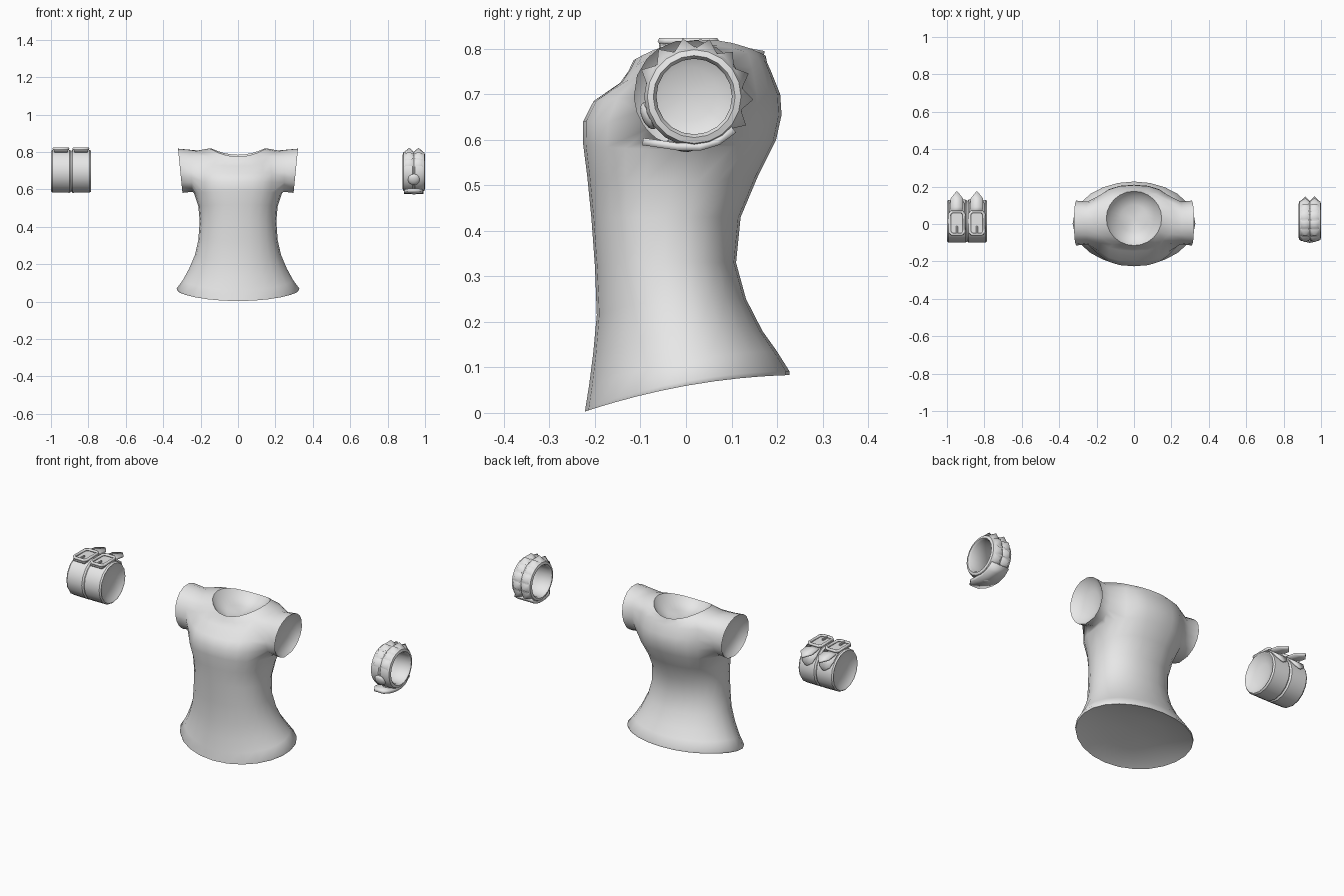
import bpy, bmesh, math
from mathutils import Matrix, Vector

if "Cube" in bpy.data.objects:
    bpy.data.objects.remove(bpy.data.objects["Cube"])

grey = bpy.data.materials.new("plain_grey")
grey.diffuse_color = (0.8, 0.8, 0.8, 1)
grey.use_nodes = True
grey.node_tree.nodes["Principled BSDF"].inputs["Base Color"].default_value = grey.diffuse_color


def finish(name, bm, smooth=35, recalc=True):
    if recalc:
        bmesh.ops.recalc_face_normals(bm, faces=bm.faces)
    me = bpy.data.meshes.new(name)
    bm.to_mesh(me)
    bm.free()
    ob = bpy.data.objects.new(name, me)
    bpy.context.collection.objects.link(ob)
    me.materials.append(grey)
    if smooth:
        bpy.ops.object.select_all(action='DESELECT')
        ob.select_set(True)
        bpy.context.view_layer.objects.active = ob
        bpy.ops.object.shade_smooth_by_angle(angle=math.radians(smooth))
    return ob


def dished_cap(bm, points, inward):
    """Concave lining closing a loop that runs counter-clockwise seen from outside."""
    mid = sum(points, Vector()) / len(points)
    inward = Vector(inward)
    prev = [bm.verts.new(p) for p in points]
    n = len(prev)
    for scale, depth in ((.85, .45), (.5, .85)):
        ring = [bm.verts.new(mid + (p - mid) * scale + inward * depth) for p in points]
        for k in range(n):
            m = (k + 1) % n
            bm.faces.new((prev[k], prev[m], ring[m], ring[k]))
        prev = ring
    tip = bm.verts.new(mid + inward)
    for k in range(n):
        bm.faces.new((prev[k], prev[(k + 1) % n], tip))


def revolve(name, profile, cy, cz, n, smooth=35):
    """Closed (x, radius) profile spun about an axis along x."""
    bm = bmesh.new()
    rings = [[bm.verts.new((x, cy + r * math.cos(2 * math.pi * k / n),
                            cz + r * math.sin(2 * math.pi * k / n)))
              for k in range(n)] for x, r in profile]
    for i in range(len(rings)):
        a, b = rings[i], rings[(i + 1) % len(rings)]
        for k in range(n):
            m = (k + 1) % n
            bm.faces.new((a[k], a[m], b[m], b[k]))
    return finish(name, bm, smooth)


def radial(x, angle, r, cy, cz):
    """Frame on a ring: local z points outward, local x along the ring axis."""
    c, s = math.cos(angle), math.sin(angle)
    return Matrix(((1, 0, 0, x), (0, s, c, cy + r * c),
                   (0, -c, s, cz + r * s), (0, 0, 0, 1)))


def box(name, center, size):
    bm = bmesh.new()
    bmesh.ops.create_cube(bm, size=1, matrix=Matrix.LocRotScale(
        Vector(center), None, Vector(size)))
    bmesh.ops.bevel(bm, geom=bm.edges[:], offset=min(size) * 0.25,
                    segments=1, affect='EDGES')
    return finish(name, bm)


def strip(name, rows, x, thick):
    """Strap made of (y, z, half width) rows, given a thickness."""
    bm = bmesh.new()
    prs = [[bm.verts.new((x - w, y, z)), bm.verts.new((x + w, y, z))]
           for y, z, w in rows]
    for a, b in zip(prs, prs[1:]):
        bm.faces.new((a[0], a[1], b[1], b[0]))
    ob = finish(name, bm)
    mod = ob.modifiers.new("thickness", 'SOLIDIFY')
    mod.thickness = thick
    mod.offset = 0
    return ob


# Shirt: rings from hem to neck (z front, z back, z side, half width,
# y front, y back, squareness)
N = 24
RINGS = [
    (.003, .083, .060, .324, -.222, .227, 2.0),
    (.010, .092, .070, .328, -.221, .227, 2.0),
    (.060, .135, .115, .295, -.213, .200, 2.0),
    (.130, .180, .175, .262, -.204, .168, 2.0),
    (.215, .250, .250, .230, -.196, .132, 2.1),
    (.320, .330, .330, .212, -.200, .110, 2.2),
    (.430, .430, .430, .205, -.208, .120, 2.2),
    (.520, .520, .510, .212, -.217, .158, 2.3),
    (.590, .600, .580, .235, -.226, .198, 2.4),
    (.640, .655, .640, .240, -.226, .210, 2.4),
    (.685, .700, .700, .240, -.203, .207, 2.4),
    (.725, .750, .760, .235, -.145, .187, 2.4),
    (.750, .770, .808, .215, -.127, .178, 2.2),
    (.775, .785, .820, .148, -.115, .175, 2.0),
]
bm = bmesh.new()
lining = bmesh.new()
grid = []
for zf, zb, zs, a, yf, yb, p in RINGS:
    ring = []
    for k in range(N):
        t = 2 * math.pi * k / N
        c, s = math.cos(t), math.sin(t)
        cx = math.copysign(abs(c) ** (2 / p), c)
        sy = math.copysign(abs(s) ** (2 / p), s)
        z = zs + (zb - zf) / 2 * s + ((zb + zf) / 2 - zs) * s * s
        ring.append(bm.verts.new((a * cx, (yf + yb) / 2 + (yb - yf) / 2 * sy, z)))
    grid.append(ring)

LOW, HIGH, HALF = 8, 12, 3      # armhole rows and half its columns


def in_armhole(i, k):
    return LOW <= i < HIGH and any((k - c + HALF) % N < 2 * HALF
                                   for c in (0, N // 2))


for i in range(len(grid) - 1):
    for k in range(N):
        if not in_armhole(i, k):
            m = (k + 1) % N
            bm.faces.new((grid[i][k], grid[i][m], grid[i + 1][m], grid[i + 1][k]))

# Short sleeves drawn out of the armholes to a round, closed end
for c, side in ((0, 1), (N // 2, -1)):
    path = [(LOW, j) for j in range(-HALF, HALF)]
    path += [(i, HALF) for i in range(LOW, HIGH)]
    path += [(HIGH, j) for j in range(HALF, -HALF, -1)]
    path += [(i, -HALF) for i in range(HIGH, LOW, -1)]
    prev = [grid[i][(c + j) % N] for i, j in path]
    angles = [math.atan2(v.co.z - .70, v.co.y - .005) for v in prev]
    for x0, tilt, r in ((.25, .05, .114), (.309, .10, .12)):
        loop = []
        for t in angles:
            z = .70 + r * math.sin(t)
            loop.append(bm.verts.new((side * (x0 + tilt * (z - .70)),
                                      .005 + r * math.cos(t), z)))
        for k in range(len(loop)):
            m = (k + 1) % len(loop)
            bm.faces.new((prev[k], prev[m], loop[m], loop[k]))
        prev = loop
    dished_cap(lining, [v.co.copy() for v in prev], (-side * .04, 0, 0))

# Linings closing the neck and the hem
dished_cap(lining, [v.co.copy() for v in grid[-1]], (0, 0, -.07))
dished_cap(lining, [v.co.copy() for v in reversed(grid[0])], (0, 0, .03))
finish("shirt", bm, 80, recalc=False)
finish("shirt_lining", lining, 80, recalc=False)

# Wide wrist cuff made of two joined bands, with dished ends
CY, CZ = .015, .697
revolve("wide_cuff", [(-1, .108), (-.992, .114), (-.90, .115), (-.892, .108),
                      (-.884, .115), (-.793, .114), (-.785, .108),
                      (-.787, .103), (-.998, .103)], CY, CZ, 16)
bm = bmesh.new()
for x, side in ((-.787, 1), (-.998, -1)):
    dished_cap(bm, [Vector((x, CY + .103 * math.cos(side * k * math.pi / 8),
                            CZ + .103 * math.sin(side * k * math.pi / 8)))
                    for k in range(16)], (-side * .025, 0, 0))
finish("cuff_lining", bm, 60, recalc=False)

for x in (-.947, -.840):
    # Low pad, buckle frame, prong and loose strap end
    box("buckle_pad", (x, .003, .805), (.076, .125, .014))
    cu = bpy.data.curves.new("buckle_frame", 'CURVE')
    cu.dimensions = '3D'
    cu.bevel_depth = .008
    cu.bevel_resolution = 1
    sp = cu.splines.new('POLY')
    hw, hh, ch = .038, .060, .012
    corners = [(hw, hh - ch), (hw - ch, hh), (ch - hw, hh), (-hw, hh - ch),
               (-hw, ch - hh), (ch - hw, -hh), (hw - ch, -hh), (hw, ch - hh)]
    sp.points.add(len(corners) - 1)
    for pt, (dx, y) in zip(sp.points, corners):
        pt.co = (x + dx, y + .005, .817, 1)
    sp.use_cyclic_u = True
    cu.materials.append(grey)
    bpy.context.collection.objects.link(bpy.data.objects.new("buckle_frame", cu))
    box("buckle_prong", (x, -.035, .816), (.010, .050, .012))
    strip("strap_end", [(.055, .806, .034), (.09, .803, .034),
                        (.135, .797, .034), (.172, .790, .004)], x, .010)
    strip("strap_tab", [(.065, .806, .042), (.105, .775, .042),
                        (.125, .745, .030), (.132, .728, .006)], x, .008)

# Spiked bracelet
BX, BY, BZ = .940, .018, .695
revolve("bracelet_band", [(BX - .060, .090), (BX - .056, .103), (BX - .042, .110),
                          (BX - .006, .110), (BX, .104), (BX + .006, .110),
                          (BX + .042, .110), (BX + .056, .103), (BX + .060, .090),
                          (BX + .050, .083), (BX - .050, .083)], BY, BZ, 20)
bm = bmesh.new()
for k in range(8):
    for x in (BX - .025, BX + .025):
        m = radial(x, math.radians(-29 + 26 * k), .117, BY, BZ)
        bmesh.ops.create_cone(bm, cap_ends=True, segments=4, radius1=.034,
                              radius2=0, depth=.026,
                              matrix=m @ Matrix.Rotation(math.pi / 4, 4, 'Z'))
finish("bracelet_spikes", bm, 75)

# Round studs and the overlapping strap end at the lower front
bm = bmesh.new()
for deg in (203, 255):
    m = radial(BX, math.radians(deg), .108, BY, BZ)
    bmesh.ops.create_uvsphere(bm, u_segments=12, v_segments=8, radius=.032,
                              matrix=m @ Matrix.Diagonal((1, 1, .5, 1)))
finish("bracelet_studs", bm)
strip("bracelet_strap_end", [(.105, .622, .050), (.07, .596, .052), (.03, .584, .052),
                             (-.02, .585, .052), (-.065, .592, .048),
                             (-.095, .596, .028)], BX, .016)
